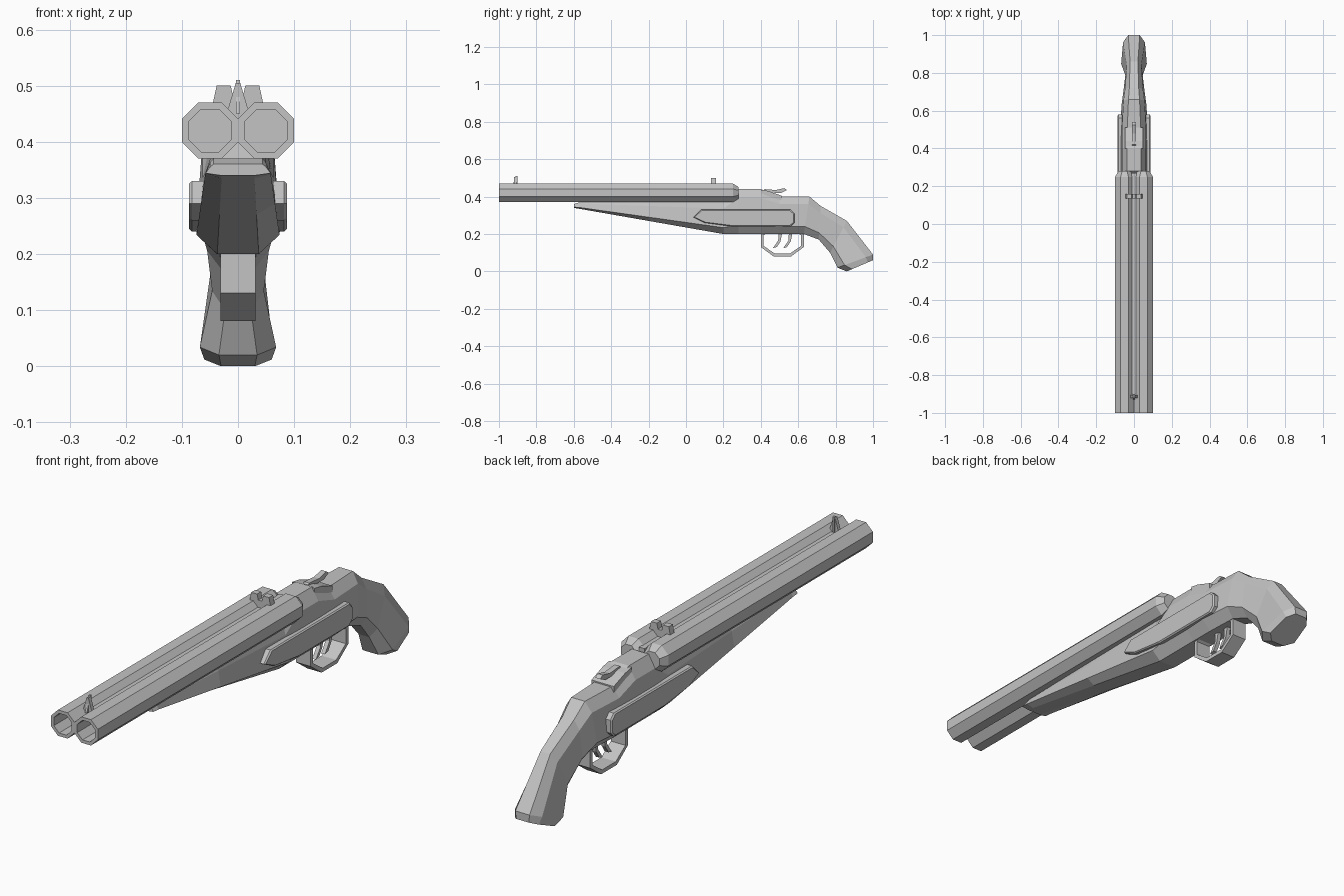
import bpy, bmesh, math

cube = bpy.data.objects.get("Cube")
if cube:
    bpy.data.objects.remove(cube, do_unlink=True)

grey = (0.55, 0.55, 0.55, 1)
material = bpy.data.materials.new("plain grey")
material.use_nodes = True
material.diffuse_color = grey
shader = next(node for node in material.node_tree.nodes if node.type == "BSDF_PRINCIPLED")
shader.inputs["Base Color"].default_value = grey

SIDES = {"left": 1, "right": -1}


def loft(name, rings, closed=False):
    """Skin equal-length point rings; cap the ends, or join them when closed."""
    bm = bmesh.new()
    rows = [[bm.verts.new(point) for point in ring] for ring in rings]
    following = rows[1:] + rows[:1] if closed else rows[1:]
    for row, after in zip(rows, following):
        for i in range(len(row)):
            bm.faces.new((row[i - 1], row[i], after[i], after[i - 1]))
    if not closed:
        bm.faces.new(rows[0])
        bm.faces.new(rows[-1])
    bmesh.ops.recalc_face_normals(bm, faces=bm.faces)
    mesh = bpy.data.meshes.new(name)
    bm.to_mesh(mesh)
    bm.free()
    mesh.materials.append(material)
    bpy.context.collection.objects.link(bpy.data.objects.new(name, mesh))


def ring_across(profile, x):
    """Place a (y, z) profile at a given x."""
    return [(x, y, z) for y, z in profile]


def ring_along(profile, y):
    """Place an (x, z) profile at a given y."""
    return [(x, y, z) for x, z in profile]


def side_plate(name, profile, half_width):
    loft(name, [ring_across(profile, x) for x in (-half_width, half_width)])


def mirrored(half):
    """Complete a right-hand (x, z) outline with its left-hand copy."""
    return half + [(-x, z) for x, z in reversed(half)]


def octagon(across, up, width, height):
    """Flat-sided octagon given its centre and half sizes."""
    stretch = 1 / math.cos(math.pi / 8)
    angles = [math.pi * (i + 0.5) / 4 for i in range(8)]
    return [(across + width * stretch * math.cos(a), up + height * stretch * math.sin(a))
            for a in angles]


# Twin octagonal barrels with hollow bores and tapered breech ends
barrel_steps = [(0.28, 0.032), (0.25, 0.05), (-1, 0.05), (-1, 0.038), (-0.6, 0.038)]
for label, side in SIDES.items():
    loft(label + "_barrel", [ring_along(octagon(side * 0.05, 0.42, radius, radius), y)
                             for y, radius in barrel_steps])

# Rib filling the valley between the barrels
rib = mirrored([(0.012, 0.4), (0.012, 0.45)])
loft("barrel_rib", [ring_along(rib, y) for y in (-0.9, 0.27)])


# Stock: forend, receiver and grip as one faceted loft
def stock_ring(bottom_y, bottom_z, top_y, top_z, width, top_share):
    heights_and_widths = [(0, 0.5), (0.2, 1), (0.8, 0.85), (1, top_share)]
    half = [(width * share, bottom_y + (top_y - bottom_y) * t, bottom_z + (top_z - bottom_z) * t)
            for t, share in heights_and_widths]
    return half + [(-x, y, z) for x, y, z in reversed(half)]


body_tops = [(-0.6, 0.36), (-0.57, 0.37), (-0.2, 0.37), (0.2, 0.37),
             (0.28, 0.44), (0.4, 0.44), (0.5, 0.4)]
grip_sections = [
    (0.63, 0.2, 0.66, 0.4, 0.065),
    (0.71, 0.17, 0.72, 0.35, 0.055),
    (0.77, 0.1, 0.86, 0.27, 0.046),
    (0.81, 0.02, 1, 0.09, 0.068),
    (0.86, 0, 1, 0.06, 0.06),
]
stock_rings = []
for y, top in body_tops:
    belly = max(0.2, 0.235 - 0.175 * y)
    width = min(0.075, 0.07 + 0.02 * y)
    stock_rings.append(stock_ring(y, belly, y, top, width, 0.75 if top < 0.4 else 0.48))
stock_rings += [stock_ring(*section, 0.45) for section in grip_sections]
loft("stock", stock_rings)

# Raised side panels with a bevelled rim
panel = [(0.04, 0.29), (0.08, 0.33), (0.56, 0.33), (0.58, 0.31),
         (0.58, 0.26), (0.56, 0.24), (0.25, 0.24), (0.1, 0.26)]
panel_face = [(y * 0.98 + 0.006, z * 0.9 + 0.029) for y, z in panel]
panel_layers = [(0.05, panel), (0.082, panel), (0.087, panel_face)]
for label, side in SIDES.items():
    loft(label + "_side_panel", [ring_across(outline, side * x) for x, outline in panel_layers])

# Trigger guard: an octagonal band whose top is buried in the stock
guard_outer = octagon(0.515, 0.165, 0.115, 0.084)
guard_inner = octagon(0.515, 0.165, 0.1, 0.069)
loft("trigger_guard", [ring_across(guard_outer, -0.031), ring_across(guard_outer, 0.031),
                       ring_across(guard_inner, 0.031), ring_across(guard_inner, -0.031)],
     closed=True)

# Two hooked triggers
hook = [(0.03, 0.21), (0.028, 0.165), (0, 0.125), (0.02, 0.13), (0.04, 0.16), (0.05, 0.21)]
for label, start in (("front", 0.465), ("rear", 0.52)):
    side_plate(label + "_trigger", [(start + y, z) for y, z in hook], 0.008)

# Opening lever on a sloping seat
lever_seat = [(0.4, 0.38), (0.4, 0.437), (0.44, 0.43), (0.51, 0.405), (0.51, 0.38)]
side_plate("lever_seat", lever_seat, 0.048)
lever = [(0.4, 0.42), (0.42, 0.44), (0.48, 0.435), (0.525, 0.445), (0.54, 0.435), (0.51, 0.42)]
side_plate("opening_lever", lever, 0.011)

# Front sight: a narrow blade flaring into the barrel valley
blade = [(-0.93, 0.45), (-0.91, 0.51), (-0.9, 0.51), (-0.9, 0.45)]
side_plate("front_sight_blade", blade, 0.004)
flare = mirrored([(0.004, 0.44), (0.018, 0.458), (0.004, 0.505)])
loft("front_sight_flare", [ring_along(flare, y) for y in (-0.92, -0.905)])

# Notched rear sight seated in the barrel valley
notch = mirrored([(0.004, 0.44), (0.03, 0.468), (0.045, 0.468), (0.038, 0.5),
                  (0.013, 0.5), (0.008, 0.478)])
loft("rear_sight", [ring_along(notch, y) for y in (0.135, 0.16)])
